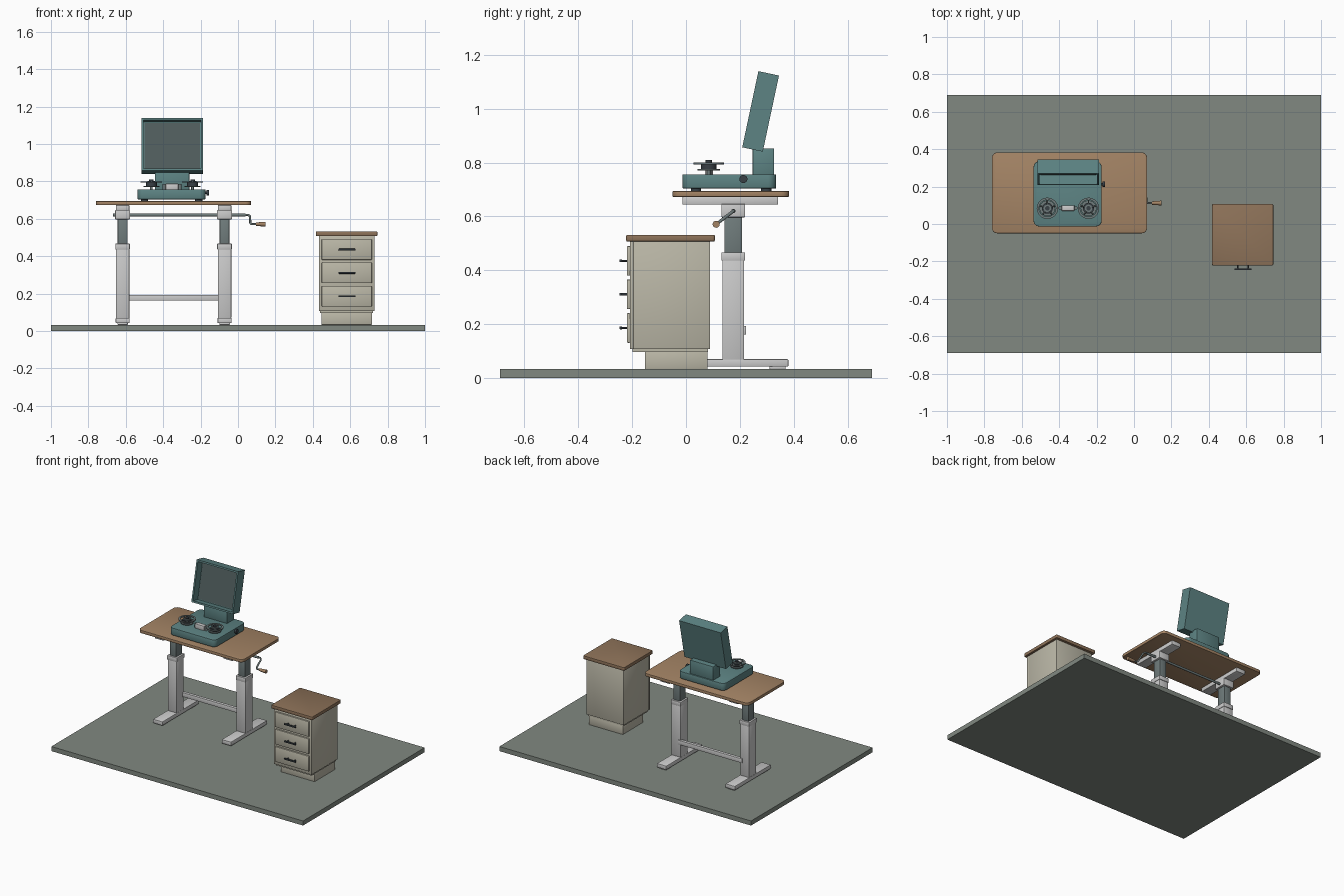
import bpy, bmesh
from math import radians, cos, sin, pi
from mathutils import Vector, Matrix

if "Cube" in bpy.data.objects:
    bpy.data.objects.remove(bpy.data.objects["Cube"])


def mat(name, r, g, b):
    m = bpy.data.materials.new(name)
    m.diffuse_color = (r, g, b, 1)
    m.use_nodes = True
    m.node_tree.nodes["Principled BSDF"].inputs["Base Color"].default_value = m.diffuse_color
    return m


FLOOR = mat("floor_green", 0.22, 0.25, 0.22)
WOOD = mat("light_wood", 0.37, 0.23, 0.13)
BROWN = mat("brown_wood", 0.27, 0.17, 0.10)
CREAM = mat("cream", 0.50, 0.48, 0.39)
TEAL = mat("teal", 0.11, 0.23, 0.23)
SCREEN = mat("dark_screen", 0.08, 0.11, 0.11)
STEEL = mat("steel", 0.16, 0.20, 0.20)
DARK = mat("dark_metal", 0.04, 0.05, 0.06)


def finish(bm, name, material=None, smooth=True):
    me = bpy.data.meshes.new(name)
    bm.to_mesh(me)
    bm.free()
    ob = bpy.data.objects.new(name, me)
    bpy.context.collection.objects.link(ob)
    if material:
        me.materials.append(material)
    if smooth:
        bpy.ops.object.select_all(action='DESELECT')
        ob.select_set(True)
        bpy.context.view_layer.objects.active = ob
        bpy.ops.object.shade_smooth_by_angle(angle=radians(30))
    return ob


def box(name, x, y, z, material=None, corner=0, edge=0):
    """Box from ranges; corner rounds the upright edges, edge softens the rest."""
    bm = bmesh.new()
    bmesh.ops.create_cube(bm, size=1)
    for v in bm.verts:
        v.co = [(r[0] + r[1]) / 2 + c * (r[1] - r[0]) for r, c in zip((x, y, z), v.co)]
    if corner:
        up = [e for e in bm.edges if abs(e.verts[0].co.z - e.verts[1].co.z) > 1e-4]
        bmesh.ops.bevel(bm, geom=up, offset=corner, segments=5, profile=0.5, affect='EDGES')
    if edge:
        sharp = [e for e in bm.edges if e.calc_face_angle(0) > 1]
        bmesh.ops.bevel(bm, geom=sharp, offset=edge, segments=2, profile=0.5, affect='EDGES')
    return finish(bm, name, material)


def rod(name, a, b, r1, material=None, r2=None, sides=24):
    """Cylinder or cone from point a to point b."""
    a, b = Vector(a), Vector(b)
    d = b - a
    bm = bmesh.new()
    m = Matrix.Translation((a + b) / 2) @ d.to_track_quat('Z', 'Y').to_matrix().to_4x4()
    bmesh.ops.create_cone(bm, cap_ends=True, segments=sides, radius1=r1,
                          radius2=r1 if r2 is None else r2, depth=d.length, matrix=m)
    return finish(bm, name, material)


def ring(name, c, ro, ri, h, material, n=32):
    """Flat ring swept from a square section."""
    bm = bmesh.new()
    loops = []
    for i in range(n):
        t = 2 * pi * i / n
        loops.append([bm.verts.new((c[0] + r * cos(t), c[1] + r * sin(t), c[2] + z))
                      for r, z in ((ri, 0), (ro, 0), (ro, h), (ri, h))])
    for i in range(n):
        p, q = loops[i], loops[(i + 1) % n]
        for k in range(4):
            bm.faces.new((p[k], q[k], q[(k + 1) % 4], p[(k + 1) % 4]))
    return finish(bm, name, material)


box("floor_slab", (-1, 1), (-0.69, 0.69), (0, 0.033), FLOOR)

# Desk: top, two telescopic legs, crossbar
box("desk_top", (-0.76, 0.07), (-0.05, 0.383), (0.673, 0.694), WOOD, 0.03, 0.002)
for side, cx in (("left", -0.617), ("right", -0.072)):
    def part(name, w, y, z, m=None, edge=0.003):
        box(f"{side}_{name}", (cx - w, cx + w), y, z, m, 0, edge)
    part("foot", 0.037, (-0.03, 0.38), (0.042, 0.07))
    part("front_foot_pad", 0.028, (-0.015, 0.045), (0.033, 0.044))
    part("rear_foot_pad", 0.028, (0.31, 0.37), (0.033, 0.044))
    part("outer_column", 0.036, (0.135, 0.216), (0.068, 0.45))
    part("column_collar", 0.039, (0.131, 0.22), (0.436, 0.467))
    part("inner_column", 0.026, (0.143, 0.208), (0.44, 0.60), STEEL)
    part("gear_housing", 0.04, (0.131, 0.22), (0.597, 0.646))
    part("top_rail", 0.036, (-0.013, 0.342), (0.644, 0.673))
box("crossbar", (-0.60, -0.09), (0.20, 0.223), (0.162, 0.193), None, 0, 0.002)

# Height crank
rod("crank_shaft", (-0.668, 0.176, 0.62), (0.04, 0.176, 0.62), 0.008, STEEL)
cu = bpy.data.curves.new("crank_arm", 'CURVE')
cu.dimensions, cu.bevel_depth, cu.bevel_resolution, cu.use_fill_caps = '3D', 0.006, 3, True
sp = cu.splines.new('POLY')
pts = [(0.03, 0.176, 0.62), (0.055, 0.176, 0.62), (0.064, 0.168, 0.614),
       (0.066, 0.12, 0.577), (0.072, 0.112, 0.571), (0.11, 0.112, 0.571)]
sp.points.add(len(pts) - 1)
for p, c in zip(sp.points, pts):
    p.co = (*c, 1)
arm = bpy.data.objects.new("crank_arm", cu)
bpy.context.collection.objects.link(arm)
cu.materials.append(STEEL)
bpy.ops.object.select_all(action='DESELECT')
arm.select_set(True)
bpy.context.view_layer.objects.active = arm
bpy.ops.object.convert(target='MESH')
bpy.ops.object.shade_smooth_by_angle(angle=radians(40))
rod("crank_handle", (0.095, 0.112, 0.571), (0.147, 0.112, 0.571), 0.009, WOOD, 0.013)

# Viewer base with feet, side knob and neck
box("viewer_base", (-0.537, -0.173), (-0.013, 0.335), (0.704, 0.756), TEAL, 0.03, 0.003)
for i, fx in enumerate((-0.50, -0.21)):
    for j, fy in enumerate((0.037, 0.298)):
        rod(f"viewer_foot_{i}{j}", (fx, fy, 0.693), (fx, fy, 0.706), 0.019, DARK)
rod("side_knob_stem", (-0.18, 0.213, 0.739), (-0.162, 0.213, 0.739), 0.007, DARK)
rod("side_knob", (-0.168, 0.213, 0.739), (-0.155, 0.213, 0.739), 0.015, DARK)
box("viewer_neck", (-0.445, -0.26), (0.247, 0.327), (0.75, 0.853), TEAL, 0, 0.003)

# Tilted monitor hood with a deep screen recess
tilt = Matrix.Translation((-0.352, 0.277, 0.99)) @ Matrix.Rotation(radians(-12), 4, 'X')
bm = bmesh.new()
bmesh.ops.create_cube(bm, size=1, matrix=Matrix.Diagonal((0.33, 0.078, 0.289, 1)))
front = [f for f in bm.faces if f.normal.y < -0.9]
bmesh.ops.inset_region(bm, faces=front, thickness=0.016)
bmesh.ops.inset_region(bm, faces=front, thickness=0.001, depth=-0.055)
finish(bm, "monitor_hood", TEAL, False).matrix_world = tilt
box("screen", (-0.148, 0.148), (0.013, 0.018), (-0.127, 0.127), SCREEN).matrix_world = tilt

# Film reels: spoked upper flange, film roll, lower plate, spindle
for side, cx in (("left", -0.463), ("right", -0.243)):
    cy = 0.084
    rod(f"{side}_spindle", (cx, cy, 0.754), (cx, cy, 0.80), 0.007, STEEL)
    rod(f"{side}_lower_plate", (cx, cy, 0.770), (cx, cy, 0.776), 0.042, STEEL, sides=32)
    rod(f"{side}_film_roll", (cx, cy, 0.776), (cx, cy, 0.794), 0.029, DARK, sides=32)
    ring(f"{side}_reel_rim", (cx, cy, 0.793), 0.057, 0.045, 0.007, STEEL)
    for k in range(5):
        t = 2 * pi * k / 5 + pi / 2
        rod(f"{side}_reel_spoke_{k}", (cx, cy, 0.7965), (cx + 0.048 * cos(t), cy + 0.048 * sin(t), 0.7965),
            0.0035, STEEL, sides=8)
    rod(f"{side}_reel_hub", (cx, cy, 0.793), (cx, cy, 0.801), 0.02, STEEL)
    rod(f"{side}_reel_cap", (cx, cy, 0.80), (cx, cy, 0.809), 0.012, DARK)

# Film gate between the reels, with a guide roller at each end
box("film_gate", (-0.387, -0.319), (0.07, 0.10), (0.754, 0.788), None, 0, 0.003)
for i, gx in enumerate((-0.395, -0.311)):
    rod(f"guide_roller_{i}", (gx, 0.085, 0.754), (gx, 0.085, 0.786), 0.009, STEEL)

# Drawer cabinet
box("cabinet_top", (0.417, 0.745), (-0.222, 0.107), (0.507, 0.532), BROWN, 0.008, 0.004)
box("cabinet_body", (0.432, 0.73), (-0.195, 0.09), (0.107, 0.508), CREAM, 0, 0.002)
box("cabinet_front_frame", (0.432, 0.73), (-0.208, -0.195), (0.107, 0.508), CREAM, 0, 0.002)
box("cabinet_lip", (0.439, 0.723), (-0.198, 0.082), (0.096, 0.108), CREAM)
box("cabinet_plinth", (0.446, 0.716), (-0.153, 0.08), (0.033, 0.098), CREAM, 0, 0.002)
for i, z in enumerate((0.435, 0.311, 0.186)):
    box(f"drawer_front_{i}", (0.447, 0.716), (-0.22, -0.206), (z - 0.055, z + 0.055), CREAM, 0, 0.004)
    box(f"drawer_handle_{i}", (0.538, 0.628), (-0.247, -0.237), (z - 0.005, z + 0.005), DARK, 0, 0.002)
    for j, hx in enumerate((0.555, 0.611)):
        rod(f"handle_post_{i}{j}", (hx, -0.24, z), (hx, -0.218, z), 0.004, DARK, sides=12)
